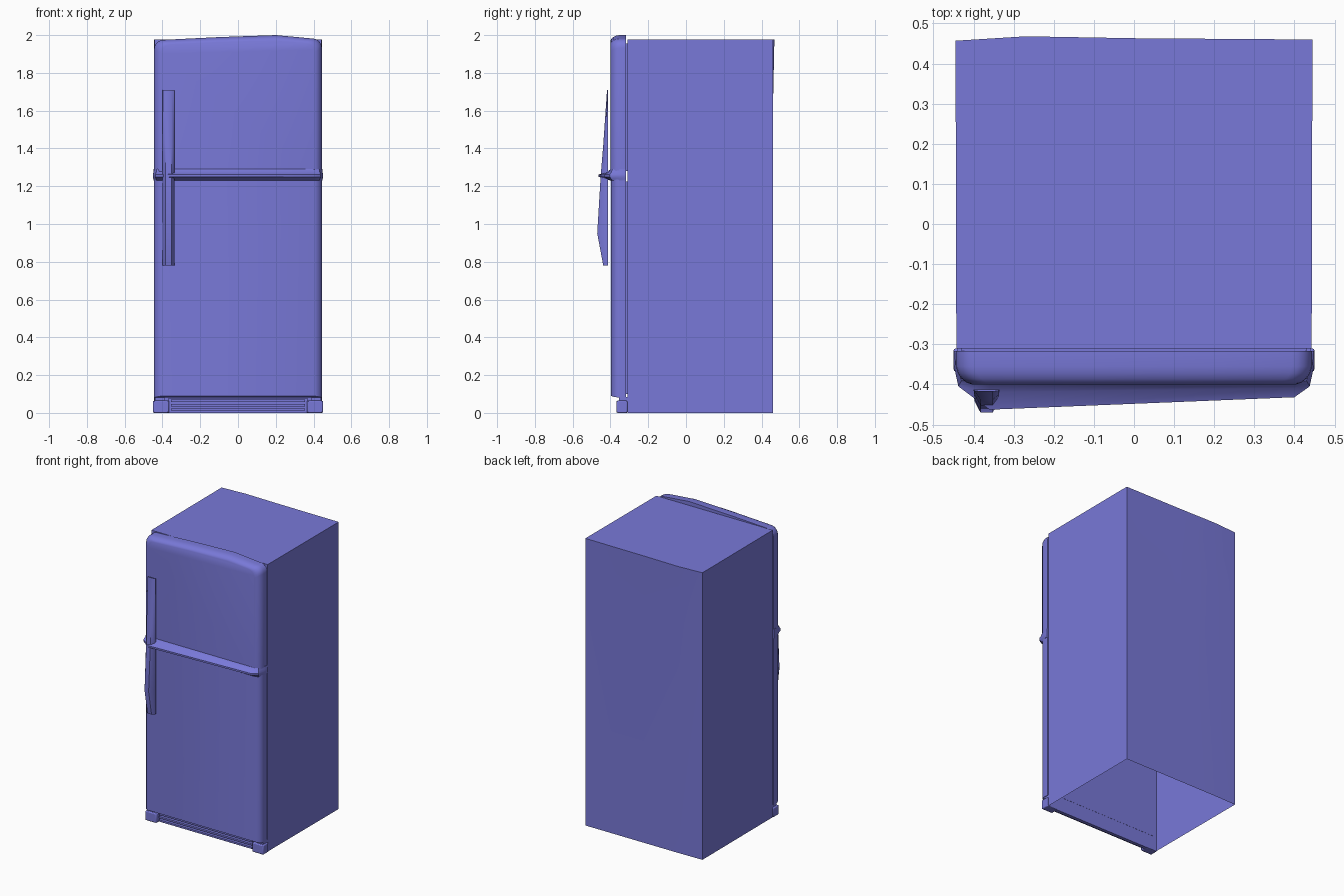
import bpy, bmesh, math

if "Cube" in bpy.data.objects:
    bpy.data.objects.remove(bpy.data.objects["Cube"])

paint = bpy.data.materials.new("periwinkle_blue")
paint.diffuse_color = (0.19, 0.19, 0.69, 1)
paint.use_nodes = True
paint.node_tree.nodes["Principled BSDF"].inputs["Base Color"].default_value = paint.diffuse_color


def loft(name, rings, cap_start=True, cap_end=True, angle=40):
    """Skin a list of equally long point rings and cap the ends."""
    bm = bmesh.new()
    vs = [[bm.verts.new(p) for p in ring] for ring in rings]
    n = len(rings[0])
    for a, b in zip(vs, vs[1:]):
        for i in range(n):
            j = (i + 1) % n
            bm.faces.new((a[i], a[j], b[j], b[i]))
    if cap_start:
        bm.faces.new(vs[0])
    if cap_end:
        bm.faces.new(vs[-1])
    bmesh.ops.recalc_face_normals(bm, faces=bm.faces)
    me = bpy.data.meshes.new(name)
    bm.to_mesh(me)
    bm.free()
    me.materials.append(paint)
    ob = bpy.data.objects.new(name, me)
    bpy.context.collection.objects.link(ob)
    bpy.ops.object.select_all(action='DESELECT')
    ob.select_set(True)
    bpy.context.view_layer.objects.active = ob
    bpy.ops.object.shade_smooth_by_angle(angle=math.radians(angle))
    return ob


def box(name, x0, x1, y0, y1, z0, z1, bevel=0.0):
    ring = [(x0, y0), (x1, y0), (x1, y1), (x0, y1)]
    ob = loft(name, [[(x, y, z) for x, y in ring] for z in (z0, z1)])
    if bevel:
        m = ob.modifiers.new("bevel", 'BEVEL')
        m.width, m.segments = bevel, 2
    return ob


# Cabinet: open at the bottom, with a slight swell along the top rear edge
def plan(rear, z):
    pts = [(-0.443, -0.31), (0.443, -0.31), (0.445, 0.46),
           (0.0, 0.46 + rear * 0.4), (-0.27, 0.46 + rear), (-0.445, 0.457)]
    return [(x, y, z) for x, y in pts]


loft("cabinet", [plan(0, 0), plan(0, 1.6), plan(0.008, 1.977)], cap_start=False)


# Doors: front outline lofted forward with softly rounded front edges
def upper_outline(d, y):
    w, r, zb = 0.444 - d, 0.05, 1.262
    zl, zr, peak = 1.975 - d * 0.6, 1.982 - d * 0.6, 2.0 - d * 0.75
    pts = [(-w, zb)]
    for i in range(6):
        a = math.pi - i * math.pi / 10
        pts.append((-w + r + r * math.cos(a), zl - r + r * math.sin(a)))
    pts += [(-0.1, (zl + peak) / 2 + 0.002), (0.2, peak)]
    for i in range(6):
        a = math.pi / 2 - i * math.pi / 10
        pts.append((w - r + r * math.cos(a), zr - r + r * math.sin(a)))
    pts.append((w, zb))
    return [(x, y, z) for x, z in pts]


def lower_outline(d, y):
    w = 0.444 - d
    zb = 0.082 + d * 0.2
    return [(-w, y, zb), (w, y, zb), (w, y, 1.24), (-w, y, 1.24)]


steps = [(0.0, -0.317), (0.0, -0.355), (0.005, -0.372), (0.014, -0.386),
         (0.026, -0.395), (0.04, -0.4)]
loft("freezer_door", [upper_outline(d, y) for d, y in steps])
loft("fridge_door", [lower_outline(d, y + (0.004 if y < -0.38 else 0)) for d, y in steps])

# Recessed door seals
box("freezer_seal", -0.43, 0.43, -0.318, -0.309, 1.28, 1.955)
box("fridge_seal", -0.43, 0.43, -0.318, -0.309, 0.1, 1.225)


# Trim ledge between the doors, thin at its front edge
def trim(t, z):
    pts = [(-0.447 - 0.003 * t, -0.317), (-0.445 - 0.005 * t, -0.35),
           (-0.43 - 0.008 * t, -0.39 - 0.015 * t), (-0.36, -0.4 - 0.063 * t),
           (0.4, -0.4 - 0.032 * t), (0.43 + 0.008 * t, -0.39 - 0.015 * t),
           (0.445 + 0.005 * t, -0.35), (0.447 + 0.003 * t, -0.317)]
    return [(x, y, z) for x, y in pts]


loft("divider_trim", [trim(0, 1.23), trim(0.45, 1.24), trim(1, 1.25),
                      trim(1, 1.262), trim(0.3, 1.275), trim(0, 1.29)])

# Long handle: wedge-shaped bar, deepest near its lower end
bar = [(0.78, -0.438), (0.95, -0.47), (1.25, -0.452), (1.42, -0.438), (1.71, -0.418)]
loft("handle", [[(-0.4, -0.413, z), (-0.335, -0.413, z), (-0.337, (y - 0.413) / 2, z),
                 (-0.352, y, z), (-0.383, y, z), (-0.398, (y - 0.413) / 2, z)]
                for z, y in bar])

# Base: corner feet, kick plate and grille slats
for side, s in (("left", -1), ("right", 1)):
    x0, x1 = sorted((s * 0.365, s * 0.45))
    box(side + "_foot", x0, x1, -0.368, -0.31, 0.0, 0.065, 0.006)
    a, b = sorted((s * 0.39, s * 0.44))
    box(side + "_hinge", a, b, -0.355, -0.31, 0.06, 0.084)
box("kick_plate", -0.37, 0.37, -0.335, -0.312, 0.0, 0.075)
for i, z in enumerate((0.012, 0.035, 0.058)):
    box(f"grille_slat_{i + 1}", -0.355, 0.355, -0.355, -0.33, z, z + 0.012)
